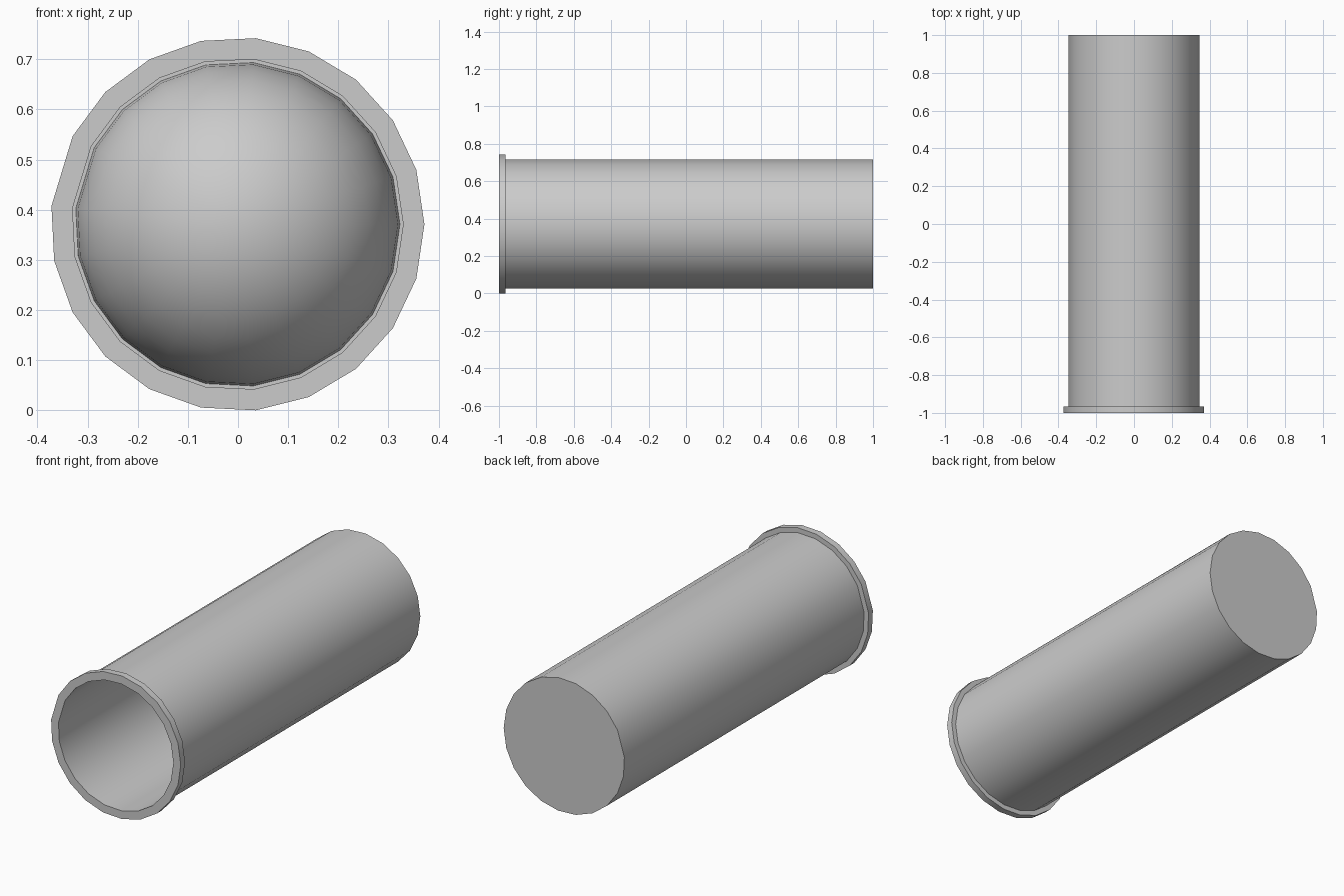
import bpy, bmesh, math

if "Cube" in bpy.data.objects:
    bpy.data.objects.remove(bpy.data.objects["Cube"])

R = 0.3728                      # flange radius
CX, CZ = -0.001, 0.371          # tube axis position
# 21 sides with one slightly wider facet on the left
STEPS = list(range(0, 28, 3)) + list(range(31, 62, 3))
ANGLES = [s * math.tau / 64 for s in STEPS]


def lathe(name, profile, closed=False):
    """Spin (radius, y) points around the tube axis."""
    bm = bmesh.new()
    rings = []
    for r, y in profile:
        if r == 0:
            rings.append([bm.verts.new((CX, y, CZ))])
        else:
            rings.append([bm.verts.new((CX + r * math.cos(a), y, CZ + r * math.sin(a)))
                          for a in ANGLES])
    pairs = list(zip(rings, rings[1:]))
    if closed:
        pairs.append((rings[-1], rings[0]))
    n = len(ANGLES)
    for a, b in pairs:
        for i in range(n):
            j = (i + 1) % n
            if len(a) == 1:
                bm.faces.new((a[0], b[i], b[j]))
            elif len(b) == 1:
                bm.faces.new((a[i], b[0], a[j]))
            else:
                bm.faces.new((a[i], b[i], b[j], a[j]))
    bmesh.ops.recalc_face_normals(bm, faces=bm.faces)
    mesh = bpy.data.meshes.new(name)
    bm.to_mesh(mesh)
    bm.free()
    ob = bpy.data.objects.new(name, mesh)
    bpy.context.collection.objects.link(ob)
    bpy.ops.object.select_all(action='DESELECT')
    ob.select_set(True)
    bpy.context.view_layer.objects.active = ob
    bpy.ops.object.shade_smooth_by_angle(angle=math.radians(30))
    return ob


# Hollow tube with front flange and closed back
INNER, OUTER, FLOOR = 0.3305, 0.347, 0.98
lathe("flanged_tube", [(0, FLOOR), (INNER, FLOOR), (INNER, -1), (R, -1),
                       (R, -0.965), (OUTER, -0.965), (OUTER, 1), (0, 1)])

# Rounded dome at the bottom of the bore
DOME, N = 0.324, 10
dome = [(DOME * math.cos(k * math.pi / 2 / N), FLOOR - DOME * math.sin(k * math.pi / 2 / N))
        for k in range(N)]
lathe("inner_dome", [(0, FLOOR - 0.001)] + [(DOME, FLOOR - 0.001)] + dome[1:] + [(0, FLOOR - DOME)])
